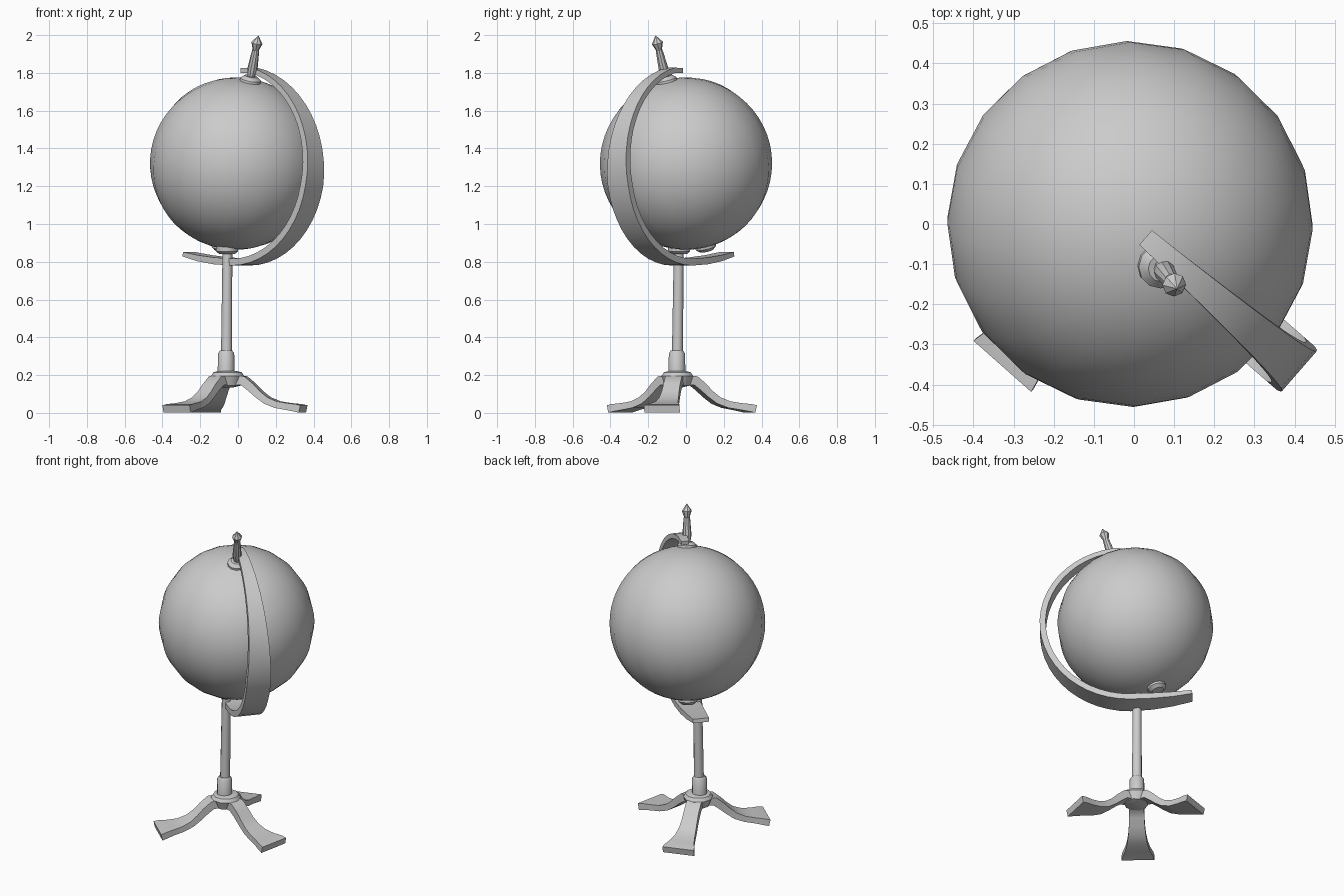
import bpy, bmesh
from math import sin, cos, radians, pi
from mathutils import Vector

if "Cube" in bpy.data.objects:
    bpy.data.objects.remove(bpy.data.objects["Cube"])

GLOBE = Vector((-0.01, 0.0, 1.32))
AXIS = Vector((0.166, -0.228, 0.96)).normalized()
R = 0.456
BASE = Vector((-0.055, -0.046, 0.0))


def finish(name, bm, angle=35):
    bmesh.ops.recalc_face_normals(bm, faces=bm.faces)
    me = bpy.data.meshes.new(name)
    bm.to_mesh(me)
    bm.free()
    ob = bpy.data.objects.new(name, me)
    bpy.context.collection.objects.link(ob)
    bpy.ops.object.select_all(action='DESELECT')
    ob.select_set(True)
    bpy.context.view_layer.objects.active = ob
    bpy.ops.object.shade_smooth_by_angle(angle=radians(angle))
    return ob


def lathe(name, origin, axis, profile, n=12, angle=35):
    """Turned part: profile is (radius, distance along axis)."""
    q = Vector((0, 0, 1)).rotation_difference(Vector(axis).normalized())
    bm = bmesh.new()
    rings = []
    for r, d in profile:
        rings.append([bm.verts.new(Vector(origin) + q @ Vector(
            (r * cos(2 * pi * i / n), r * sin(2 * pi * i / n), d))) for i in range(n)])
    for a, b in zip(rings, rings[1:]):
        for i in range(n):
            j = (i + 1) % n
            bm.faces.new((a[i], a[j], b[j], b[i]))
    bm.faces.new(rings[0])
    bm.faces.new(rings[-1])
    bmesh.ops.remove_doubles(bm, verts=bm.verts, dist=1e-5)
    return finish(name, bm, angle)


def strip(name, origin, azimuth, path):
    """Flat bar swept in a vertical plane: path is (out, z, half width, thickness)."""
    u = Vector((cos(azimuth), sin(azimuth), 0))
    w = Vector((-sin(azimuth), cos(azimuth), 0))
    bm = bmesh.new()
    rings = []
    for k, (s, z, hw, t) in enumerate(path):
        p, q = path[max(k - 1, 0)], path[min(k + 1, len(path) - 1)]
        tan = (u * (q[0] - p[0]) + Vector((0, 0, q[1] - p[1]))).normalized()
        nor = tan.cross(w)
        c = Vector(origin) + u * s + Vector((0, 0, z))
        rings.append([bm.verts.new(c + w * hw * a + nor * t / 2 * b)
                      for a, b in ((-1, -1), (1, -1), (1, 1), (-1, 1))])
    for a, b in zip(rings, rings[1:]):
        for i in range(4):
            j = (i + 1) % 4
            bm.faces.new((a[i], a[j], b[j], b[i]))
    bm.faces.new(rings[0])
    bm.faces.new(rings[-1])
    return finish(name, bm)


# Globe, tilted on its axis
bm = bmesh.new()
bmesh.ops.create_uvsphere(bm, u_segments=20, v_segments=28, radius=R)
rot = Vector((0, 0, 1)).rotation_difference(AXIS)
for v in bm.verts:
    v.co = GLOBE + rot @ v.co
finish("globe", bm, 60)

# Pivot caps at both poles of the globe
for name, sign in (("top_pivot", 1), ("bottom_pivot", -1)):
    lathe(name, GLOBE, AXIS * sign, [(0.058, 0.43), (0.056, 0.465), (0.035, 0.482)])

# Finial with pointed tip
lathe("finial_stem", GLOBE, AXIS, [(0.018, 0.47), (0.027, 0.52), (0.019, 0.625)], 10)
lathe("finial_tip", GLOBE, AXIS, [(0.012, 0.615), (0.03, 0.665), (0.0, 0.708)], 8)

# Meridian arm: half circle that widens downward, with a flattened tail
arm = [(0.052, 1.812, 0.024, 0.025)]
for i in range(25):
    a = radians(80 - 170 * i / 24)
    f = min(1, i / 13)
    arm.append((0.03 + 0.512 * cos(a), 1.31 + 0.512 * sin(a),
                0.027 + 0.045 * f, 0.028 + 0.008 * f))
arm += [(-0.10, 0.805, 0.067, 0.036), (-0.22, 0.819, 0.058, 0.032), (-0.333, 0.84, 0.048, 0.024)]
strip("meridian_arm", (GLOBE.x, GLOBE.y, 0), radians(-41), arm)

# Column, its collar and the cup under the globe
lathe("column", (-0.063, -0.049, 0), (0.008, 0.012, 1), [(0.03, 0.2), (0.026, 0.85)])
lathe("column_cup", (-0.058, -0.036, 0), (0, 0, 1), [(0.04, 0.84), (0.058, 0.855), (0.06, 0.885)])
lathe("collar", (-0.063, -0.048, 0), (0, 0, 1), [(0.045, 0.2), (0.043, 0.315), (0.032, 0.33)])
lathe("base_hub", BASE, (0, 0, 1), [(0.03, 0.135), (0.07, 0.145), (0.088, 0.195),
                                    (0.075, 0.215), (0.045, 0.222)], 10)

# Three curved legs with flared feet
leg = [(0.03, 0.175, 0.043, 0.05), (0.09, 0.17, 0.045, 0.05), (0.13, 0.138, 0.045, 0.045),
       (0.17, 0.1, 0.047, 0.04), (0.215, 0.066, 0.052, 0.038), (0.27, 0.044, 0.06, 0.036),
       (0.33, 0.034, 0.073, 0.036), (0.38, 0.027, 0.09, 0.04), (0.408, 0.021, 0.096, 0.04)]
for i in range(3):
    strip(f"leg_{i + 1}", BASE, radians(-131.5 + 120 * i), leg)
